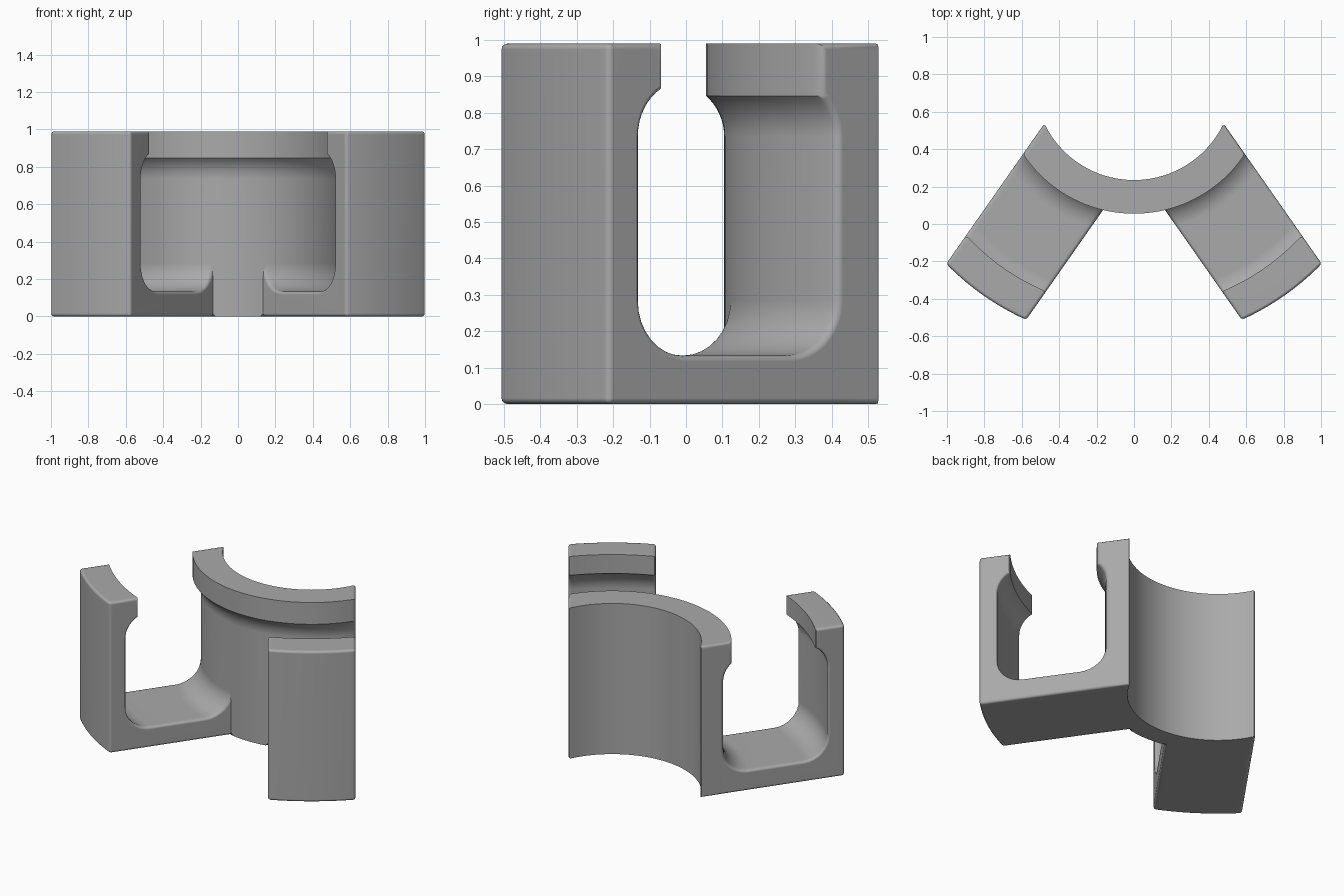
import bpy, bmesh, math

if "Cube" in bpy.data.objects:
    bpy.data.objects.remove(bpy.data.objects["Cube"])

CY = 0.766                    # y of the axis that all curved faces share
TILT = math.radians(35)       # arms splay this far either side of the front
HALF = 0.261                  # half width of an arm
R_IN, R_WALL, R_RIM = 0.531, 0.661, 0.711
R_LIP, R_SLOT, R_OUT = 1.22, 1.297, 1.402
H, FLOOR, FIL, Z_TOP = 0.99, 0.133, 0.15, 0.735
COLS, STEPS = 16, 8


def arc(cr, cz, a0, a1):
    """Fillet points (radius, z) from angle a0 to a1 in degrees."""
    return [(cr + FIL * math.cos(math.radians(a0 + (a1 - a0) * i / STEPS)),
             cz + FIL * math.sin(math.radians(a0 + (a1 - a0) * i / STEPS)))
            for i in range(STEPS + 1)]


# Cross-section: back wall with rim, slot floor, front wall with lip
out_c, in_c = R_SLOT - FIL, R_WALL + FIL
out_end = math.degrees(math.acos((R_LIP - out_c) / FIL))
in_end = math.degrees(math.acos((R_RIM - in_c) / FIL))
section = [(R_IN, 0), (R_WALL, 0), (R_OUT, 0), (R_OUT, H), (R_LIP, H)]
section += arc(out_c, Z_TOP, out_end, 0)
section += arc(out_c, FLOOR + FIL, 0, -90)
section += arc(in_c, FLOOR + FIL, 270, 180)
wall_start = len(section) - 1
section += arc(in_c, Z_TOP, 180, in_end)
section += [(R_RIM, H), (R_IN, H)]
wall_section = section[:2] + section[wall_start:]

bm = bmesh.new()


def loft(loops):
    """Skin a row of closed vertex loops."""
    rows = [[bm.verts.new(p) for p in loop] for loop in loops]
    n = len(rows[0])
    for a, b in zip(rows, rows[1:]):
        for i in range(n):
            j = (i + 1) % n
            bm.faces.new((a[i], a[j], b[j], b[i]))
    return rows


def arm_point(side, r, z, s):
    a = math.sqrt(r * r - s * s)
    x = a * math.sin(TILT) + s * math.cos(TILT)
    y = CY - a * math.cos(TILT) + s * math.sin(TILT)
    return (side * x, y, z)


# Two splayed arms with flat sides
for side in (1, -1):
    rows = loft([[arm_point(side, r, z, -HALF + 2 * HALF * c / COLS) for r, z in section]
                 for c in range(COLS + 1)])
    outer_cap = bm.faces.new(rows[-1])
    inner_cap = bm.faces.new(rows[0][1:wall_start + 1])
    outer_cap.material_index = inner_cap.material_index = 1   # temporary tag


# Curved back wall and rim bridging the arms
def bridge_point(r, z, t):
    phi = (TILT - math.asin(HALF / r)) * t
    return (r * math.sin(phi), CY - r * math.cos(phi), z)


loft([[bridge_point(r, z, 1 - 2 * c / 10) for r, z in wall_section] for c in range(11)])
bmesh.ops.remove_doubles(bm, verts=bm.verts[:], dist=0.0005)
bmesh.ops.recalc_face_normals(bm, faces=bm.faces[:])


# Rounded edges: arm sides, and top and bottom of the front walls
def is_rounded(e):
    if len(e.link_faces) != 2 or e.calc_face_angle(0) < 0.5:
        return False
    if any(f.material_index == 1 for f in e.link_faces):
        return e.is_convex
    on_outer = all(abs(math.hypot(v.co.x, v.co.y - CY) - R_OUT) < 0.002 for v in e.verts)
    return on_outer and abs(e.verts[0].co.z - e.verts[1].co.z) < 0.001


edges = [e for e in bm.edges if is_rounded(e)]
bmesh.ops.bevel(bm, geom=edges, offset=0.016, segments=3, profile=0.5,
                affect='EDGES', clamp_overlap=False)
for f in bm.faces:
    f.material_index = 0

mesh = bpy.data.meshes.new("double_arm_bracket")
bm.to_mesh(mesh)
bm.free()
bracket = bpy.data.objects.new("double_arm_bracket", mesh)
bpy.context.collection.objects.link(bracket)

grey = bpy.data.materials.new("plain_grey")
grey.diffuse_color = (0.4, 0.4, 0.4, 1)
grey.use_nodes = True
grey.node_tree.nodes["Principled BSDF"].inputs["Base Color"].default_value = grey.diffuse_color
mesh.materials.append(grey)

bpy.context.view_layer.objects.active = bracket
bracket.select_set(True)
bpy.ops.object.shade_smooth_by_angle(angle=math.radians(35))
weighted = bracket.modifiers.new("weighted_normals", 'WEIGHTED_NORMAL')
weighted.keep_sharp = True
